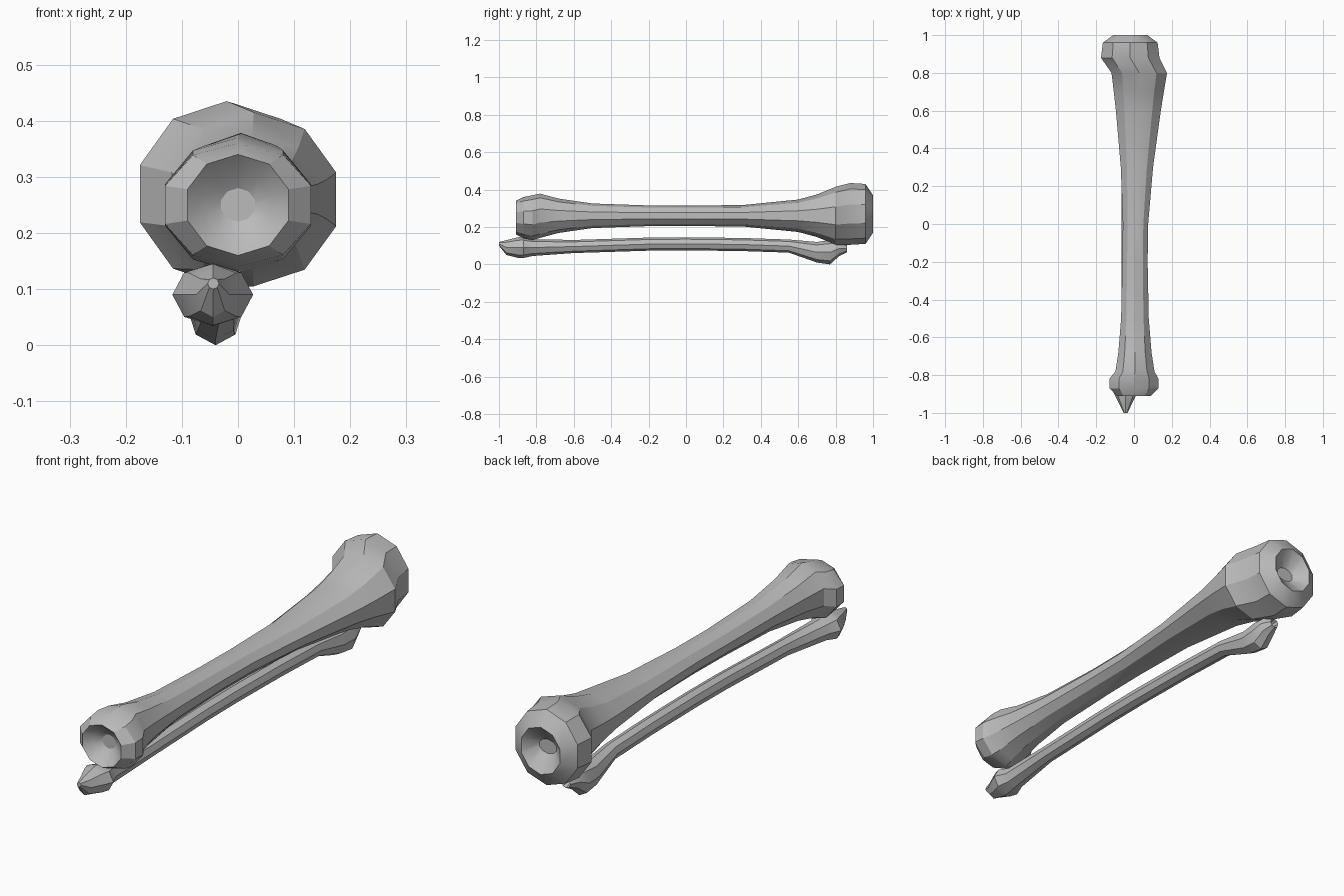
import bpy, bmesh, math

cube = bpy.data.objects.get("Cube")
if cube:
    bpy.data.objects.remove(cube, do_unlink=True)

bone_grey = bpy.data.materials.new("bone_grey")
bone_grey.use_nodes = True
colour = (0.5, 0.5, 0.5, 1)
bone_grey.diffuse_color = colour
bone_grey.node_tree.nodes["Principled BSDF"].inputs["Base Color"].default_value = colour


def knob(centre_x, centre_z, *rows):
    """Joint sections that share a centre; each row is (y, half width, half height)."""
    return [(y, centre_x, centre_z, width, height) for y, width, height in rows]


def shin_shaft(y):
    """Slim waist flaring to both ends, leaning sideways towards the upper joint."""
    t = abs(y) / 0.8
    if y < 0:
        return y, 0.005, 0.26, 0.067 + 0.04 * t**4, 0.055 + 0.07 * t**4
    return y, 0.008 + 0.02 * t, 0.26, 0.067 + 0.08 * t**1.5, 0.055 + 0.1 * t**4


def calf_shaft(y):
    """Even slender rod, bowed gently upwards in the middle."""
    return y, -0.03, 0.11 - 0.04 * y * y, 0.035, 0.035


def loft(name, sections, sides):
    """Skin polygon rings along y, with a corner at the top, and cap both ends."""
    bm = bmesh.new()
    angles = [math.pi / 2 + math.tau * i / sides for i in range(sides)]
    widest = max(math.cos(angle) for angle in angles)
    rings = []
    for y, centre_x, centre_z, width, height in sections:
        rings.append([
            bm.verts.new((
                centre_x + width * math.cos(angle) / widest,
                y,
                centre_z + height * math.sin(angle),
            ))
            for angle in angles
        ])
    for ring, following in zip(rings, rings[1:]):
        for i in range(sides):
            j = (i + 1) % sides
            bm.faces.new((ring[i], ring[j], following[j], following[i]))
    bm.faces.new(rings[0])
    bm.faces.new(rings[-1])
    bmesh.ops.recalc_face_normals(bm, faces=bm.faces)
    mesh = bpy.data.meshes.new(name)
    bm.to_mesh(mesh)
    bm.free()
    mesh.materials.append(bone_grey)
    bone = bpy.data.objects.new(name, mesh)
    bpy.context.collection.objects.link(bone)
    bpy.ops.object.select_all(action='DESELECT')
    bone.select_set(True)
    bpy.context.view_layer.objects.active = bone
    bpy.ops.object.shade_smooth_by_angle(angle=math.radians(28))


# Large bone: dished lower joint, slim shaft, broad upper joint with a hollow
shin_lower_joint = knob(
    0, 0.25,
    (-0.86, 0.03, 0.03),
    (-0.88, 0.06, 0.06),
    (-0.91, 0.09, 0.09),
    (-0.87, 0.13, 0.11),
    (-0.82, 0.13, 0.12),
)
shin_upper_joint = knob(
    -0.02, 0.27,
    (0.88, 0.155, 0.165),
    (0.96, 0.145, 0.16),
    (1, 0.09, 0.1),
    (0.95, 0.04, 0.03),
)
shin_stations = (-0.78, -0.68, -0.5, -0.2, 0, 0.3, 0.6, 0.7, 0.8)
loft(
    "shin_bone",
    shin_lower_joint + [shin_shaft(y) for y in shin_stations] + shin_upper_joint,
    sides=10,
)

# Thin bone: pointed lower knob, slender shaft, drooping upper head
calf_tip = knob(-0.044, 0.11, (-1, 0.01, 0.01))
calf_lower_knob = knob(
    -0.045, 0.09,
    (-0.96, 0.03, 0.04),
    (-0.9, 0.06, 0.055),
    (-0.87, 0.072, 0.056),
    (-0.82, 0.05, 0.045),
)
calf_upper_knob = knob(-0.04, 0.065, (0.7, 0.045, 0.055), (0.77, 0.05, 0.065))
calf_head = knob(
    -0.04, 0.085,
    (0.82, 0.04, 0.04),
    (0.86, 0.02, 0.02),
    (0.83, 0.01, 0.01),
)
calf_stations = (-0.6, -0.2, 0, 0.3, 0.55)
loft(
    "calf_bone",
    calf_tip + calf_lower_knob + [calf_shaft(y) for y in calf_stations]
    + calf_upper_knob + calf_head,
    sides=8,
)
